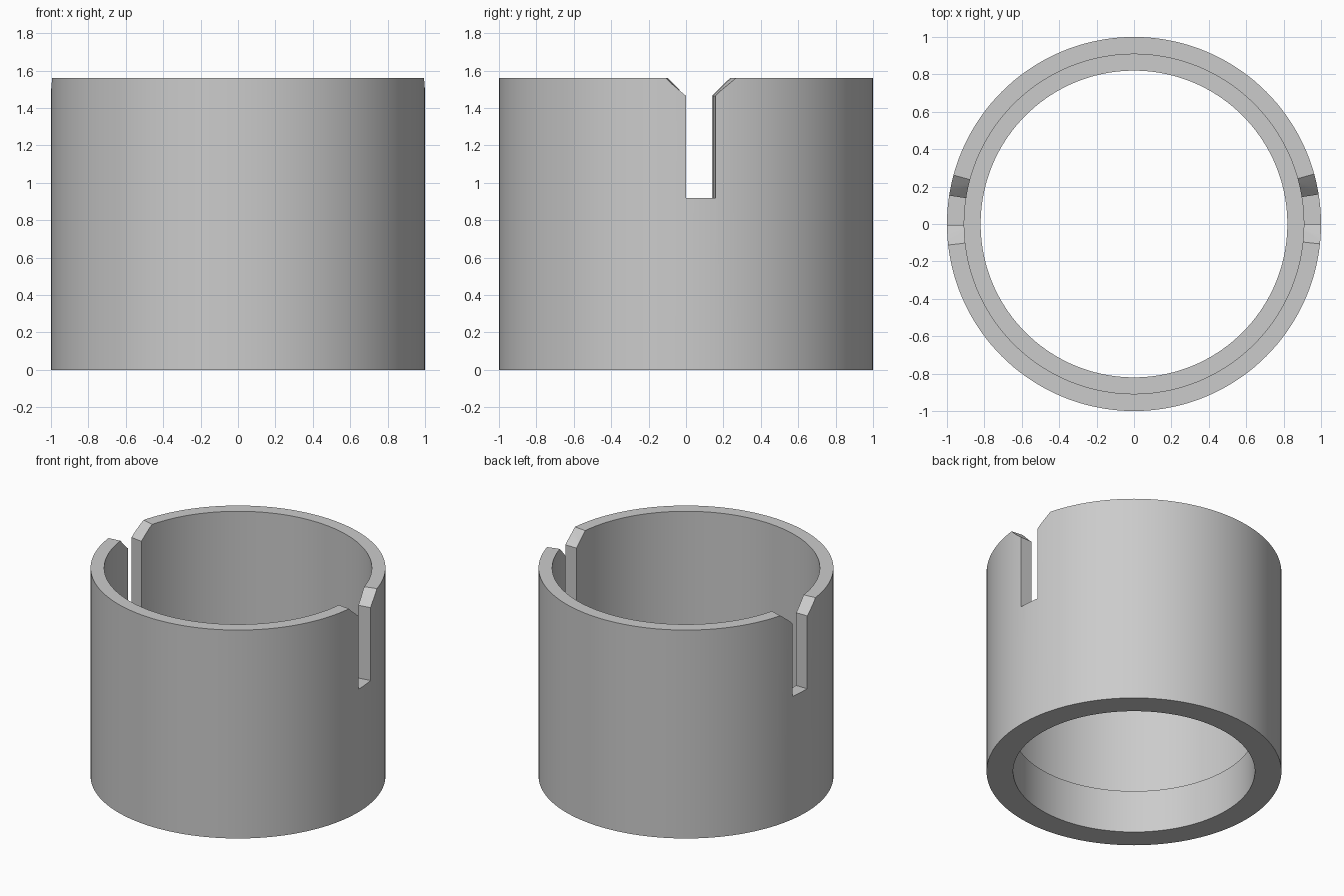
import bpy, bmesh, math

if "Cube" in bpy.data.objects:
    bpy.data.objects.remove(bpy.data.objects["Cube"], do_unlink=True)

SEGMENTS = 144
HEIGHT = 1.56


def make_object(name, bm):
    bmesh.ops.recalc_face_normals(bm, faces=bm.faces)
    mesh = bpy.data.meshes.new(name)
    bm.to_mesh(mesh)
    bm.free()
    obj = bpy.data.objects.new(name, mesh)
    bpy.context.collection.objects.link(obj)
    return obj


def polar(radius, angle, z):
    return (radius * math.cos(angle), radius * math.sin(angle), z)


def bridge(bm, first, second):
    for i in range(len(first)):
        j = (i + 1) % len(first)
        bm.faces.new((first[i], first[j], second[j], second[i]))


# Stepped sleeve: closed wall section revolved around z
section = [(0.82, 0), (1, 0), (1, HEIGHT), (0.908, HEIGHT), (0.908, 0.32), (0.82, 0.32)]
bm = bmesh.new()
rings = [[bm.verts.new(polar(r, math.tau * i / SEGMENTS, z)) for i in range(SEGMENTS)]
         for r, z in section]
for k in range(len(rings)):
    bridge(bm, rings[k], rings[(k + 1) % len(rings)])
sleeve = make_object("slotted_sleeve", bm)

grey = bpy.data.materials.new("plain grey")
grey.use_nodes = True
grey.diffuse_color = (0.6, 0.6, 0.6, 1)
grey.node_tree.nodes["Principled BSDF"].inputs["Base Color"].default_value = (0.6, 0.6, 0.6, 1)
sleeve.data.materials.append(grey)

# Radial slot outline with a flared mouth: angle in degrees, height
outline = [(0, 0.92), (9.1, 0.92), (9.1, 1.465), (15.5, HEIGHT), (15.5, 1.65),
           (-6.1, 1.65), (-6.1, HEIGHT), (0, 1.465)]


def cut_slot(side, shift):
    bm = bmesh.new()
    loops = []
    for radius in (0.87, 1.06):
        loop = []
        for degrees, z in outline:
            x, y, z = polar(radius, math.radians(degrees + shift), z)
            loop.append(bm.verts.new((side * x, y, z)))
        loops.append(loop)
        bm.faces.new(loop)
    bridge(bm, *loops)
    bmesh.ops.triangulate(bm, faces=bm.faces[:])
    cutter = make_object("slot_cutter", bm)
    cutter.hide_render = True
    mod = sleeve.modifiers.new("slot", "BOOLEAN")
    mod.operation = "DIFFERENCE"
    mod.solver = "EXACT"
    mod.object = cutter
    bpy.ops.object.modifier_apply(modifier=mod.name)
    bpy.data.objects.remove(cutter, do_unlink=True)


# Left and right slots
bpy.ops.object.select_all(action="DESELECT")
bpy.context.view_layer.objects.active = sleeve
sleeve.select_set(True)
cut_slot(1, 0)
cut_slot(-1, -0.35)

bpy.ops.object.shade_smooth_by_angle(angle=math.radians(25))
